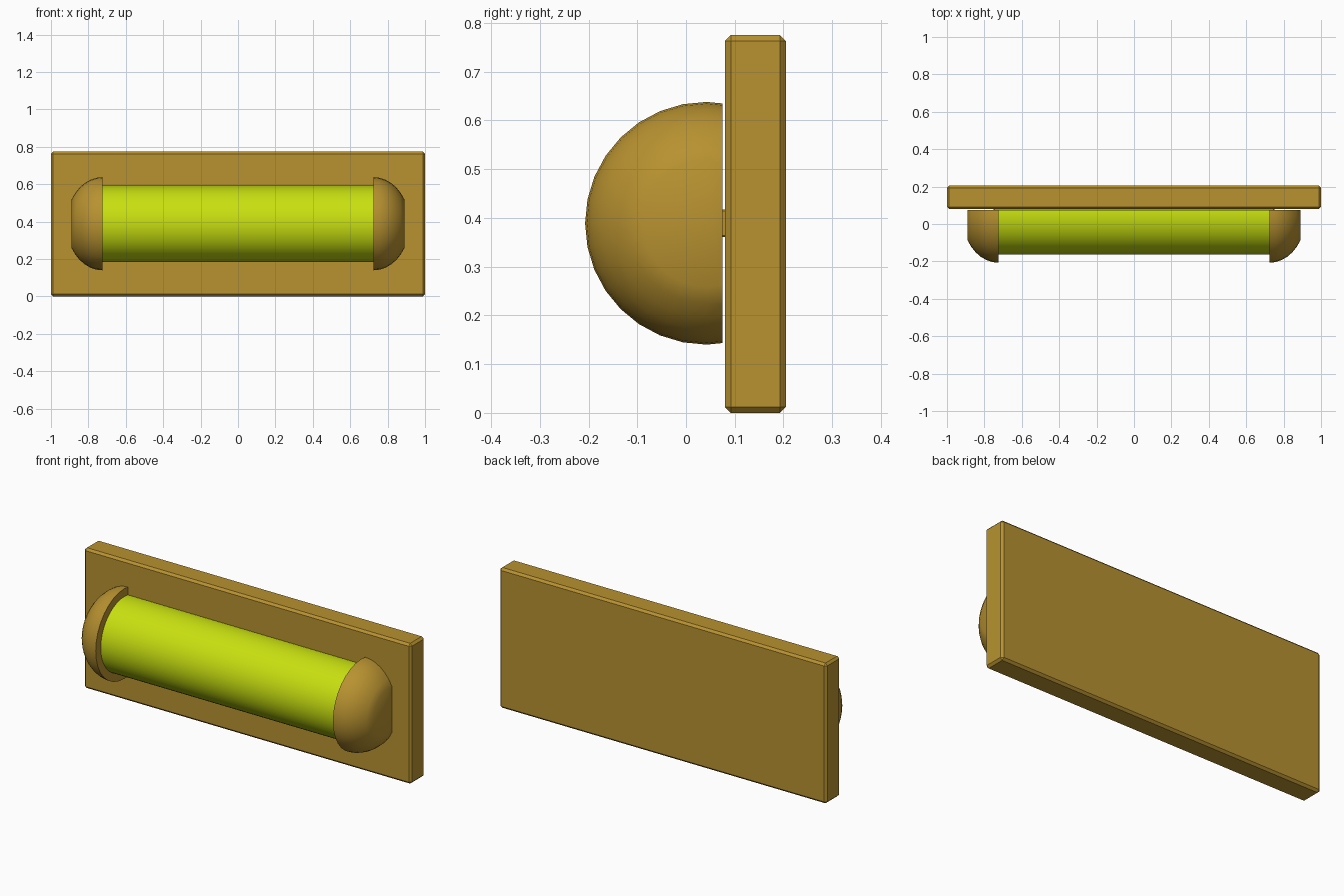
import bpy, bmesh, math
from mathutils import Vector

if "Cube" in bpy.data.objects:
    bpy.data.objects.remove(bpy.data.objects["Cube"])

CY, CZ = 0.042, 0.389   # axis of the roll
BACK = 0.075            # flat back of the roll and its caps


def material(name, rgb):
    m = bpy.data.materials.new(name)
    m.diffuse_color = (*rgb, 1)
    m.use_nodes = True
    m.node_tree.nodes["Principled BSDF"].inputs["Base Color"].default_value = m.diffuse_color
    return m


brass = material("ochre", (0.479, 0.287, 0.030))
lime = material("lime green", (0.578, 0.745, 0.005))


def finish(name, bm, mat):
    bmesh.ops.recalc_face_normals(bm, faces=bm.faces)
    me = bpy.data.meshes.new(name)
    bm.to_mesh(me)
    bm.free()
    me.materials.append(mat)
    ob = bpy.data.objects.new(name, me)
    bpy.context.collection.objects.link(ob)
    return ob


def box(name, lo, hi, mat, bevel):
    bm = bmesh.new()
    bmesh.ops.create_cube(bm, size=1)
    for v in bm.verts:
        v.co = Vector([l + (c + 0.5) * (h - l) for c, l, h in zip(v.co, lo, hi)])
    bmesh.ops.bevel(bm, geom=bm.edges[:], offset=bevel, segments=1, affect='EDGES')
    return finish(name, bm, mat)


def lathe_x(name, profile, mat, n, flat_ends):
    """Revolve (x, radius) points about the roll axis and slice the back flat."""
    bm = bmesh.new()
    rings = []
    for x, r in profile:
        rings.append([bm.verts.new((x, CY - r * math.cos(2 * math.pi * i / n),
                                    CZ + r * math.sin(2 * math.pi * i / n)))
                      for i in range(n)])
    for a, b in zip(rings, rings[1:]):
        for i in range(n):
            bm.faces.new((a[i], a[(i + 1) % n], b[(i + 1) % n], b[i])).smooth = True
    bm.faces.new(rings[0])
    bm.faces.new(rings[-1]).smooth = not flat_ends
    cut = bmesh.ops.bisect_plane(bm, geom=bm.verts[:] + bm.edges[:] + bm.faces[:],
                                 plane_co=(0, BACK, 0), plane_no=(0, 1, 0),
                                 clear_outer=True)
    edges = [e for e in cut["geom_cut"] if isinstance(e, bmesh.types.BMEdge)]
    bmesh.ops.holes_fill(bm, edges=edges, sides=0)
    for f in bm.faces:
        if all(abs(v.co.y - BACK) < 1e-5 for v in f.verts):
            f.smooth = False
    return finish(name, bm, mat)


# Back board with a small chamfer
box("back_board", (-1, 0.08, 0), (1, 0.205, 0.775), brass, 0.012)

# Green roll
lathe_x("roll", [(-0.75, 0.205), (0.75, 0.205)], lime, 48, True)

# Domed end caps: part of an ellipse ending in a blunt tip
for side, name in ((-1, "left_cap"), (1, "right_cap")):
    pts = []
    for i in range(7):
        t = math.radians(58.5) * i / 6
        pts.append((side * (0.725 + 0.193 * math.sin(t)), 0.249 * math.cos(t)))
    lathe_x(name, pts, brass, 32, False)

# Thin strip joining the roll to the board
box("mount_strip", (-0.75, 0.07, CZ - 0.028), (0.75, 0.085, CZ + 0.028), brass, 0.003)
